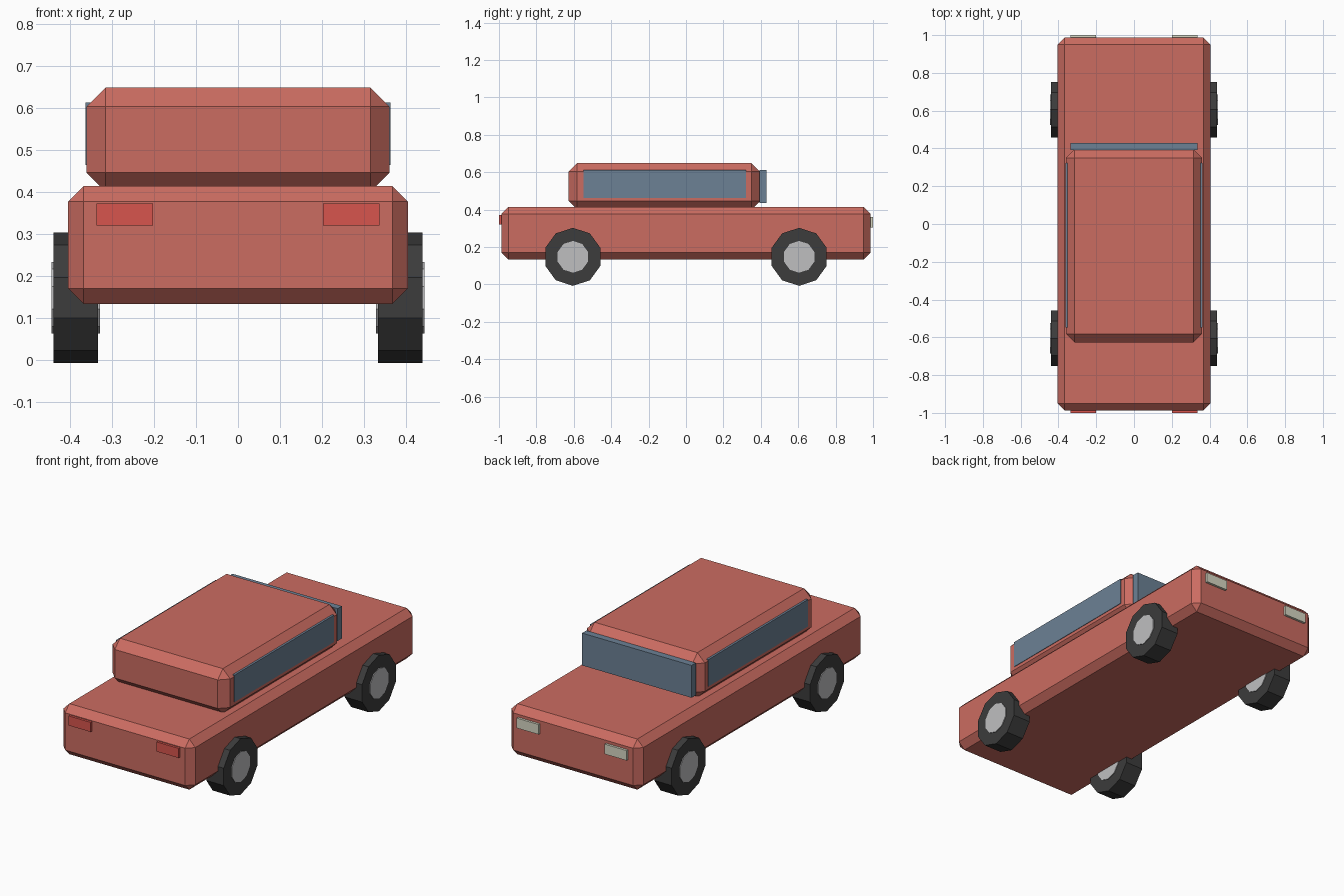
import bpy
import math

if "Cube" in bpy.data.objects:
    bpy.data.objects.remove(bpy.data.objects["Cube"])


def material(name, rgb):
    m = bpy.data.materials.new(name)
    m.diffuse_color = (*rgb, 1)
    m.use_nodes = True
    m.node_tree.nodes["Principled BSDF"].inputs["Base Color"].default_value = m.diffuse_color
    return m


PAINT = material("red paint", (0.60, 0.15, 0.12))
GLASS = material("blue glass", (0.15, 0.22, 0.30))
RUBBER = material("dark rubber", (0.045, 0.045, 0.045))
METAL = material("grey metal", (0.52, 0.52, 0.53))
TAIL = material("tail red", (0.68, 0.09, 0.075))
LAMP = material("lamp cream", (0.68, 0.68, 0.55))


def box(name, mat, x, y, z, bevel=0):
    """Box from (min, max) ranges, with optional single-segment chamfer."""
    bpy.ops.mesh.primitive_cube_add(size=1, location=[sum(r) / 2 for r in (x, y, z)])
    ob = bpy.context.object
    ob.name = name
    ob.scale = [r[1] - r[0] for r in (x, y, z)]
    bpy.ops.object.transform_apply(location=False, rotation=False, scale=True)
    ob.data.materials.append(mat)
    if bevel:
        mod = ob.modifiers.new("chamfer", "BEVEL")
        mod.width = bevel
        mod.segments = 1
    return ob


def disc(name, mat, radius, depth, x, y, z):
    """Ten-sided cylinder on the x axis, flat side down."""
    bpy.ops.mesh.primitive_cylinder_add(vertices=10, radius=radius, depth=depth,
                                        location=(x, y, z),
                                        rotation=(0, math.pi / 2, 0))
    ob = bpy.context.object
    # turn about the axle so that a flat edge rests on the ground
    ob.rotation_euler = (math.pi / 2, 0, math.pi / 2)
    ob.name = name
    ob.data.materials.append(mat)


# Chamfered body and cabin
box("body", PAINT, (-0.404, 0.404), (-0.987, 0.987), (0.133, 0.413), 0.037)
box("cabin", PAINT, (-0.36, 0.36), (-0.627, 0.395), (0.40, 0.648), 0.045)

# Windscreen
box("windscreen", GLASS, (-0.335, 0.335), (0.393, 0.43), (0.434, 0.613))

for s, side in ((-1, "left"), (1, "right")):
    def mirrored(a, b):
        return tuple(sorted((s * a, s * b)))

    # Side glass and lights
    box(side + "_window", GLASS, mirrored(0.342, 0.363), (-0.548, 0.322), (0.463, 0.612))
    box(side + "_tail_light", TAIL, mirrored(0.202, 0.337), (-1.0, -0.975), (0.319, 0.372))
    box(side + "_headlight", LAMP, mirrored(0.202, 0.337), (0.975, 1.0), (0.305, 0.36))

    # Wheels with hubs running right through
    for y, end in ((-0.605, "rear"), (0.605, "front")):
        z = 0.1475
        disc(f"{end}_{side}_tyre", RUBBER, 0.155, 0.107, s * 0.386, y, z)
        disc(f"{end}_{side}_hub", METAL, 0.085, 0.115, s * 0.386, y, z)
